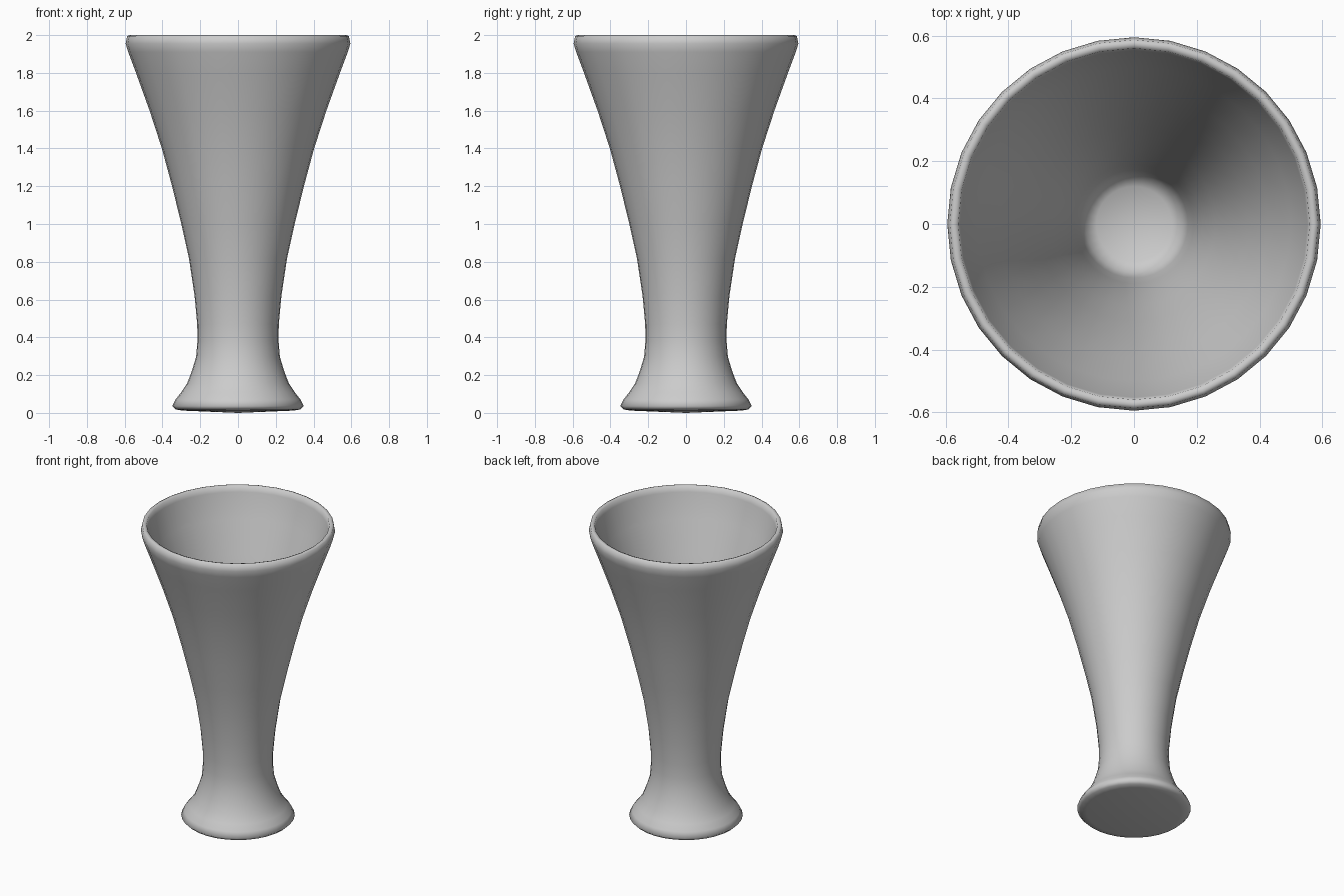
import bpy, bmesh
from math import cos, sin, pi

if "Cube" in bpy.data.objects:
    bpy.data.objects.remove(bpy.data.objects["Cube"])

SIDES = 32

# Half cross-section (radius, height): underside, flared foot, stem, bowl, rim, inner wall, floor
profile = [
    (0, 0.0), (0.29, 0.012), (0.33, 0.018), (0.348, 0.036), (0.33, 0.072), (0.30, 0.11),
    (0.27, 0.155), (0.245, 0.22), (0.222, 0.296), (0.215, 0.38), (0.216, 0.47),
    (0.23, 0.62), (0.26, 0.82), (0.30, 1.0), (0.349, 1.2), (0.403, 1.4),
    (0.468, 1.6), (0.54, 1.8), (0.581, 1.91), (0.595, 1.955), (0.587, 1.995), (0.575, 2.0),
    (0.560, 1.995), (0.553, 1.96), (0.50, 1.8), (0.428, 1.6), (0.363, 1.4),
    (0.309, 1.2), (0.26, 1.0), (0.22, 0.82), (0.19, 0.62), (0.172, 0.47),
    (0.155, 0.40), (0.12, 0.375), (0, 0.37),
]


def lathe(name, points, sides):
    bm = bmesh.new()
    rings = []
    for r, z in points:
        n = sides if r > 0 else 1
        rings.append([bm.verts.new((r * cos(2 * pi * i / sides), r * sin(2 * pi * i / sides), z))
                      for i in range(n)])
    for a, b in zip(rings, rings[1:]):
        for i in range(sides):
            j = (i + 1) % sides
            quad = [a[i % len(a)], a[j % len(a)], b[j % len(b)], b[i % len(b)]]
            bm.faces.new(list(dict.fromkeys(quad)))
    bmesh.ops.recalc_face_normals(bm, faces=bm.faces)
    for f in bm.faces:
        f.smooth = True
    mesh = bpy.data.meshes.new(name)
    bm.to_mesh(mesh)
    bm.free()
    obj = bpy.data.objects.new(name, mesh)
    bpy.context.collection.objects.link(obj)
    return obj


# Hollow flared vase in one piece
lathe("vase", profile, SIDES)
